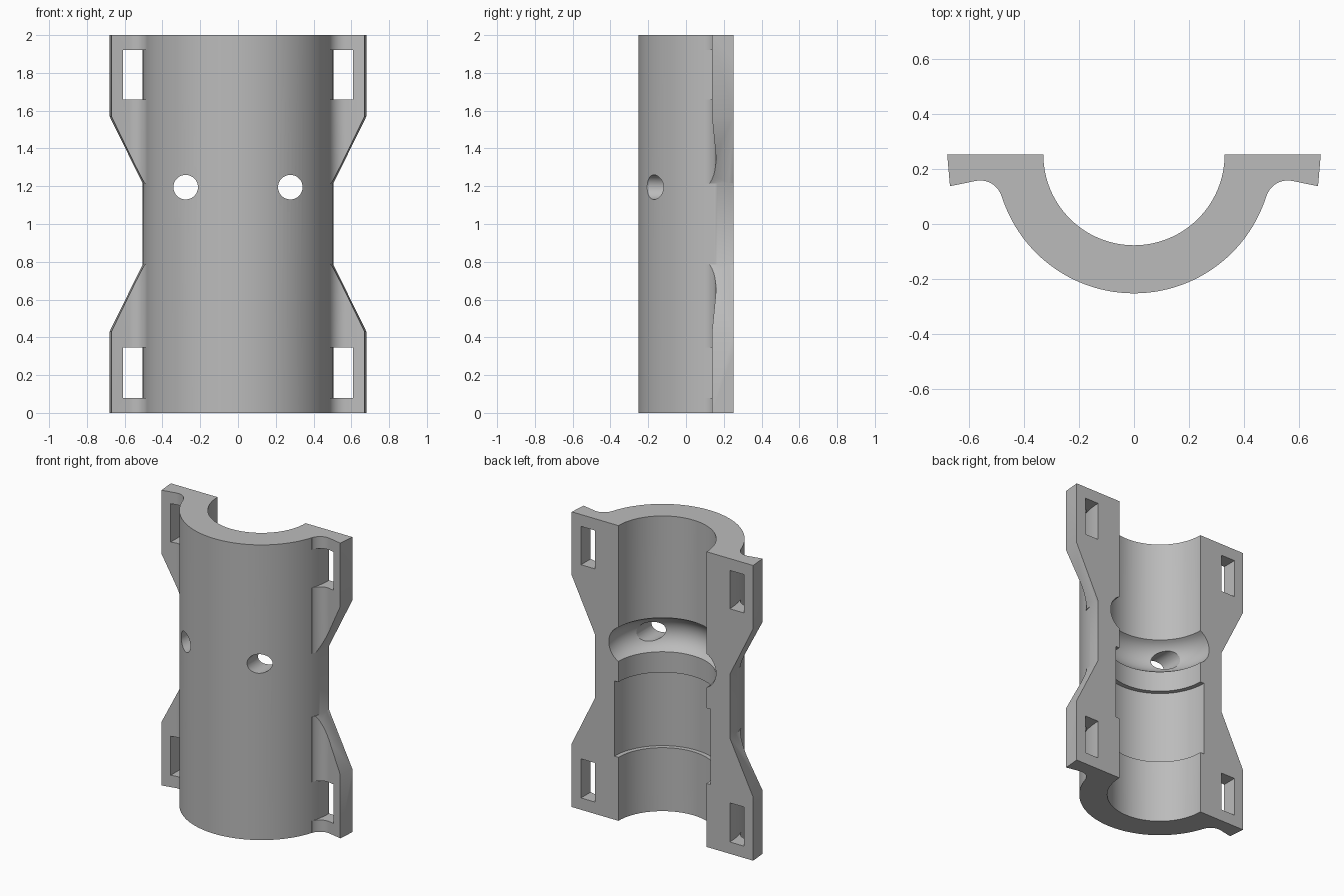
import bpy, bmesh, math
from mathutils import Vector

cube = bpy.data.objects.get("Cube")
if cube:
    bpy.data.objects.remove(cube, do_unlink=True)

AXIS_Y = 0.255      # tube axis lies in the flat mating plane
OUTER, BORE = 0.505, 0.33
HEIGHT = 2.0

grey = bpy.data.materials.new("plain grey")
grey.use_nodes = True
colour = (0.5, 0.5, 0.5, 1)
grey.diffuse_color = colour
grey.node_tree.nodes["Principled BSDF"].inputs["Base Color"].default_value = colour


def make_object(name, bm):
    bmesh.ops.recalc_face_normals(bm, faces=bm.faces)
    mesh = bpy.data.meshes.new(name)
    bm.to_mesh(mesh)
    bm.free()
    mesh.materials.append(grey)
    obj = bpy.data.objects.new(name, mesh)
    bpy.context.collection.objects.link(obj)
    return obj


def prism(name, bottom, top):
    """Solid between two matching loops of points."""
    bm = bmesh.new()
    a = [bm.verts.new(p) for p in bottom]
    b = [bm.verts.new(p) for p in top]
    bm.faces.new(a)
    bm.faces.new(b)
    for i in range(len(a)):
        j = (i + 1) % len(a)
        bm.faces.new((a[i], a[j], b[j], b[i]))
    return make_object(name, bm)


def box(name, x0, x1, y0, y1, z0, z1):
    loop = [(x0, y0), (x1, y0), (x1, y1), (x0, y1)]
    return prism(name, [(x, y, z0) for x, y in loop], [(x, y, z1) for x, y in loop])


def lathe(name, profile, steps=128):
    """Revolve (radius, z) points about the tube axis."""
    bm = bmesh.new()
    verts = [bm.verts.new((r, AXIS_Y, z)) for r, z in profile]
    edges = [bm.edges.new(pair) for pair in zip(verts, verts[1:])]
    bmesh.ops.spin(bm, geom=verts + edges, cent=(0, AXIS_Y, 0), axis=(0, 0, 1),
                   angle=math.tau, steps=steps, use_duplicate=False)
    bmesh.ops.remove_doubles(bm, verts=bm.verts, dist=0.0001)
    return make_object(name, bm)


def combine(target, other, operation):
    mod = target.modifiers.new(operation, 'BOOLEAN')
    mod.operation, mod.object, mod.solver = operation, other, 'EXACT'
    bpy.ops.object.select_all(action='DESELECT')
    bpy.context.view_layer.objects.active = target
    target.select_set(True)
    bpy.ops.object.modifier_apply(modifier=mod.name)
    bpy.data.objects.remove(other, do_unlink=True)


def flange_section(side):
    """Plan of one flange with its fillet running into the tube."""
    cx, cy, r = 0.56, 0.08, 0.081
    arc = [(cx + r * math.cos(t), cy + r * math.sin(t))
           for t in (math.radians(163 - 84 * i / 14) for i in range(15))]
    plan = [(0.42, 0.4), (0.42, 0.1)] + arc + [(0.7, 0.134), (0.7, 0.4)]
    return [(side * x, y) for x, y in plan]


def flange(side, upper):
    plan = flange_section(side)
    part = prism("flange", [(x, y, -0.1) for x, y in plan], [(x, y, 2.1) for x, y in plan])

    # tapered outline, leaning slightly inwards towards the front
    def outline(y):
        lean = 0.087 * (y - AXIS_Y)
        pts = [(0.3, -0.2), (0.68 + lean, -0.2), (0.68 + lean, 0.43),
               (0.505 + lean, 0.785), (0.3, 0.785)]
        return [(side * x, y, HEIGHT - z if upper else z) for x, z in pts]
    combine(part, prism("outline", outline(-0.1), outline(0.5)), 'INTERSECT')

    # strap slot, whose inner wall is the tube itself
    z0, z1 = (1.66, 1.92) if upper else (0.08, 0.345)
    xs = sorted((side * 0.35, side * 0.61))
    combine(part, box("slot", *xs, -0.2, 0.6, z0, z1), 'DIFFERENCE')
    return part


# Tube with four flanges
shell = lathe("half_clamp_shell", [(0, -0.1), (OUTER, -0.1), (OUTER, 2.1), (0, 2.1)])
for side in (-1, 1):
    for upper in (False, True):
        combine(shell, flange(side, upper), 'UNION')

# Bore with a shallow recess and a round ring groove
groove_z, half, depth = 1.195, 0.115, 0.072
radius = (half ** 2 + depth ** 2) / (2 * depth)
sweep = math.asin(half / radius)
groove = [(BORE + depth - radius + radius * math.cos(t), groove_z + radius * math.sin(t))
          for t in (sweep * (i / 8 - 1) for i in range(17))]
bore = [(0, -0.2), (BORE, -0.2), (BORE, 0.43), (0.36, 0.43), (0.36, 0.94), (BORE, 0.94)]
combine(shell, lathe("bore", bore + groove + [(BORE, 2.2), (0, 2.2)]), 'DIFFERENCE')

# Two round holes through the front wall into the groove
for side in (-1, 1):
    ring = [(side * 0.277 + 0.065 * math.cos(t), groove_z + 0.065 * math.sin(t))
            for t in (math.tau * i / 48 for i in range(48))]
    combine(shell, prism("hole", [(x, -0.5, z) for x, z in ring],
                         [(x, 0.2, z) for x, z in ring]), 'DIFFERENCE')

# Trim to the flat mating plane and flat ends
combine(shell, box("trim", -1, 1, -1, AXIS_Y, 0, HEIGHT), 'INTERSECT')
shell.location.y = -0.0025

bpy.ops.object.select_all(action='DESELECT')
shell.select_set(True)
bpy.context.view_layer.objects.active = shell
bpy.ops.object.shade_smooth_by_angle(angle=math.radians(30))
